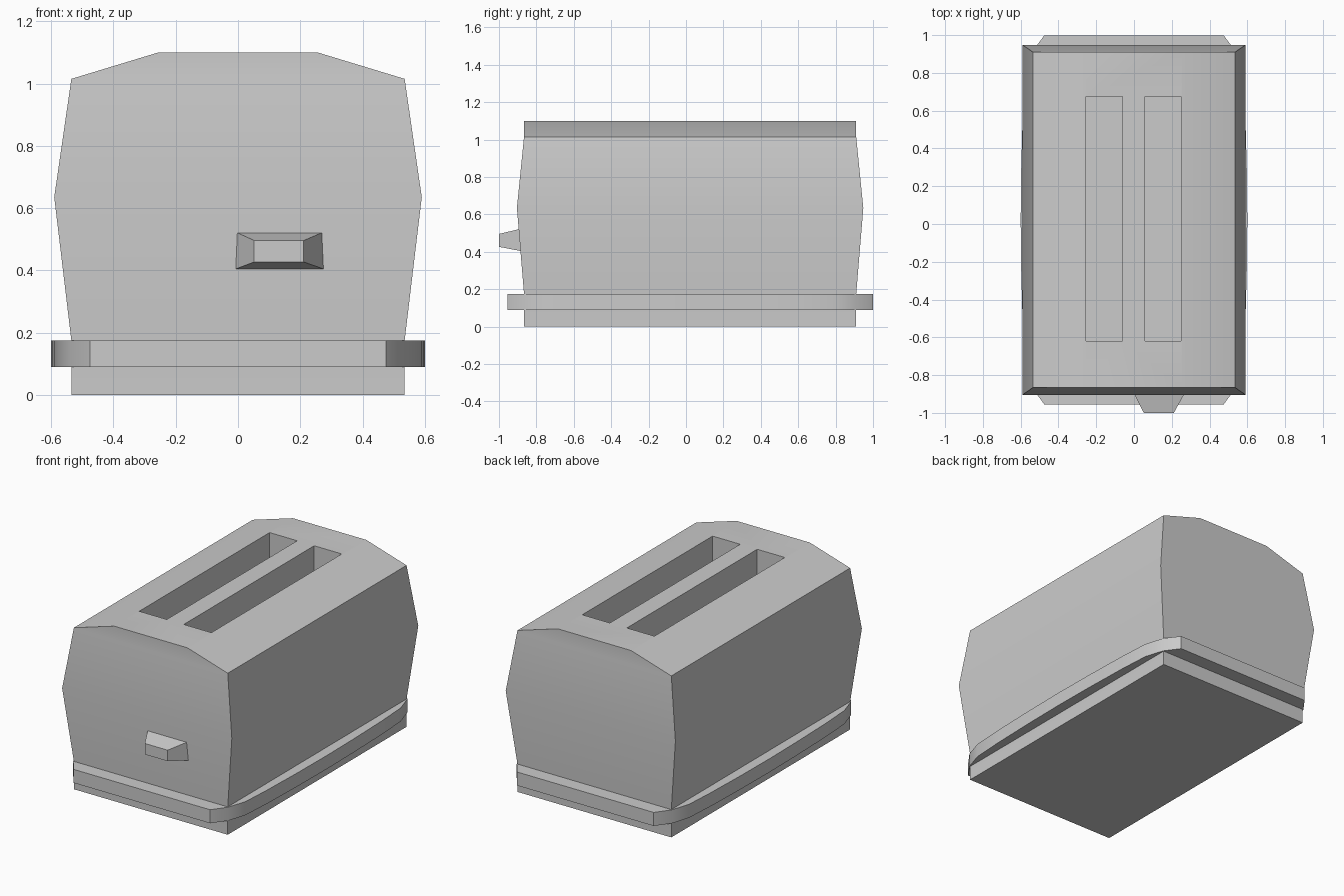
import bpy, bmesh
from math import radians

if "Cube" in bpy.data.objects:
    bpy.data.objects.remove(bpy.data.objects["Cube"])

YC = 0.022  # middle of the body along y


def make_object(name, bm):
    bmesh.ops.recalc_face_normals(bm, faces=bm.faces)
    mesh = bpy.data.meshes.new(name)
    bm.to_mesh(mesh)
    bm.free()
    ob = bpy.data.objects.new(name, mesh)
    bpy.context.collection.objects.link(ob)
    return ob


def loft(name, rings):
    """Skin a stack of equal-length point rings and cap both ends."""
    bm = bmesh.new()
    loops = [[bm.verts.new(p) for p in ring] for ring in rings]
    n = len(loops[0])
    for a, b in zip(loops, loops[1:]):
        for i in range(n):
            j = (i + 1) % n
            bm.faces.new((a[i], a[j], b[j], b[i]))
    bm.faces.new(loops[0])
    bm.faces.new(loops[-1])
    return make_object(name, bm)


def rect(x0, x1, y0, y1, z):
    return [(x0, y0, z), (x1, y0, z), (x1, y1, z), (x0, y1, z)]


def smooth(ob):
    bpy.ops.object.select_all(action='DESELECT')
    ob.select_set(True)
    bpy.context.view_layer.objects.active = ob
    bpy.ops.object.shade_smooth_by_angle(angle=radians(30))


# Body: bulging sides and a faceted crown (half width, half length, height)
levels = [(0.535, 0.888, 0), (0.535, 0.888, 0.175), (0.59, 0.926, 0.635),
          (0.535, 0.888, 1.015), (0.255, 0.888, 1.10)]
body = loft("body", [rect(-w, w, YC - l, YC + l, z) for w, l, z in levels])

# Bread slots cut into the flat top
for x in (-0.157, 0.153):
    cutter = loft("slot_cutter", [rect(x - 0.096, x + 0.096, -0.62, 0.675, z)
                                  for z in (0.35, 1.3)])
    cutter.hide_render = True
    mod = body.modifiers.new("slot", 'BOOLEAN')
    mod.operation = 'DIFFERENCE'
    mod.solver = 'EXACT'
    mod.object = cutter
    bpy.context.view_layer.objects.active = body
    bpy.ops.object.modifier_apply(modifier=mod.name)
    bpy.data.objects.remove(cutter)
smooth(body)

# Base band: quarter outline mirrored to all four corners
quarter = [(0.475, 0.977), (0.54, 0.888), (0.577, 0.77),
           (0.589, 0.57), (0.597, 0.27), (0.60, 0.0)]
right = quarter + [(x, -y) for x, y in reversed(quarter[:-1])]
outline = right + [(-x, y) for x, y in reversed(right)]
band = loft("base_band", [[(x, YC + y, z) for x, y in outline]
                          for z in (0.09, 0.175)])
smooth(band)

# Lever: tapered knob, root sunk into the front
loft("lever", [
    [(-0.02, -0.86, 0.40), (0.288, -0.86, 0.40),
     (0.288, -0.86, 0.529), (-0.02, -0.86, 0.529)],
    [(0.052, -1.0, 0.427), (0.211, -1.0, 0.427),
     (0.211, -1.0, 0.496), (0.052, -1.0, 0.496)],
])
